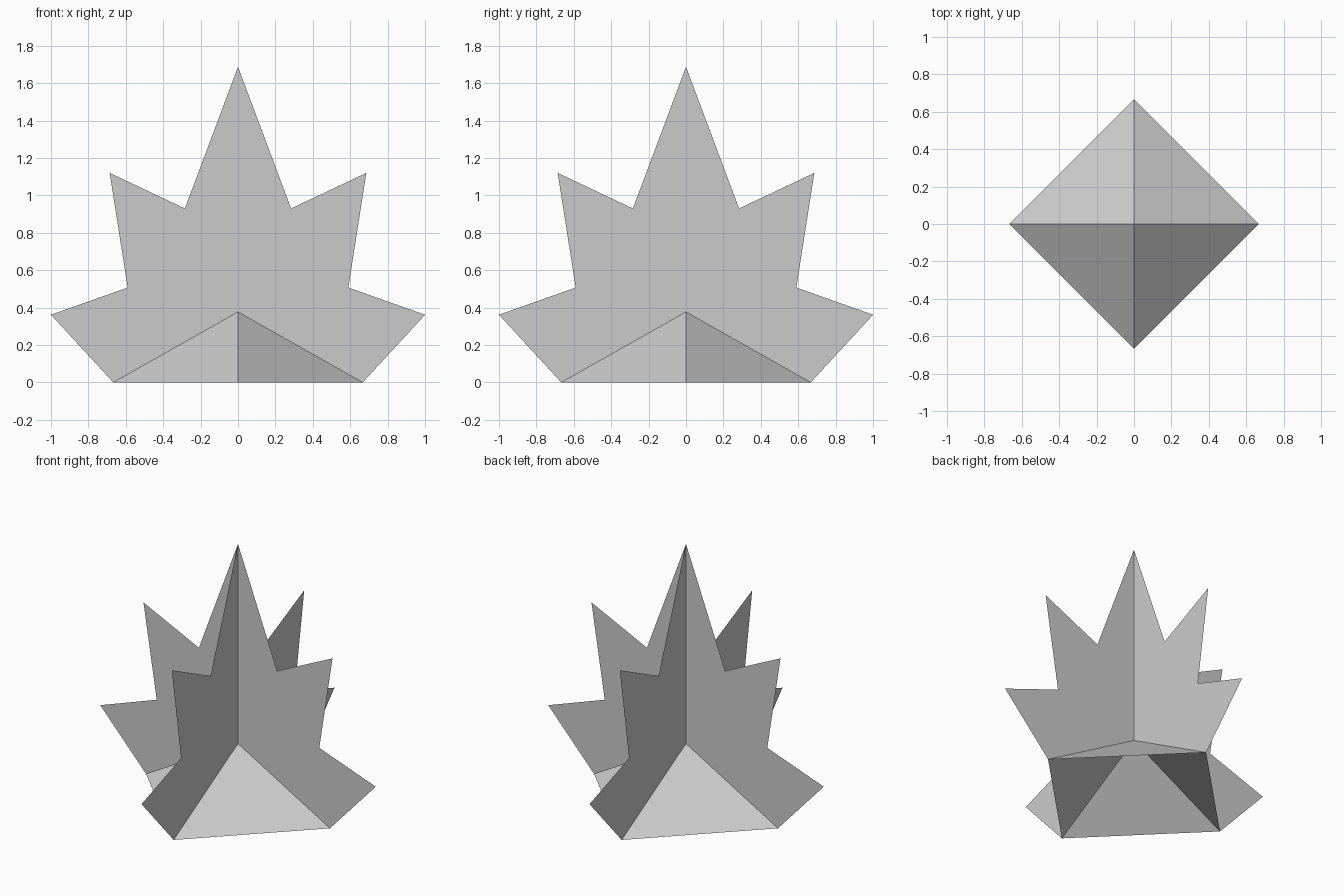
import bpy
import bmesh
from math import cos, sin, pi

if "Cube" in bpy.data.objects:
    bpy.data.objects.remove(bpy.data.objects["Cube"])

BASE, APEX = 0.667, 0.377

# Right half of the jagged leaf outline (distance from axis, height),
# its lower inner edge resting on the pyramid ridge
HALF = [(0, APEX), (BASE, 0), (1.0, 0.362), (0.59, 0.507),
        (0.686, 1.12), (0.284, 0.93), (0, 1.687)]


def spin(r, z, quarter):
    a = quarter * pi / 2
    return (r * cos(a), r * sin(a), z)


def make_object(name, polygons):
    bm = bmesh.new()
    for poly in polygons:
        bm.faces.new([bm.verts.new(p) for p in poly])
    bmesh.ops.remove_doubles(bm, verts=bm.verts, dist=1e-4)
    mesh = bpy.data.meshes.new(name)
    bm.to_mesh(mesh)
    bm.free()
    obj = bpy.data.objects.new(name, mesh)
    bpy.context.collection.objects.link(obj)
    return obj


# Open-bottomed four-sided pyramid base
make_object("pyramid_base", [
    [spin(BASE, 0, q), spin(BASE, 0, q + 1), (0, 0, APEX)] for q in range(4)])

# Two crossed paper-thin leaves, each made of two mirrored halves
for name, first in (("leaf_across", 0), ("leaf_along", 1)):
    right = [spin(r, z, first) for r, z in HALF]
    left = [spin(r, z, first + 2) for r, z in reversed(HALF)]
    make_object(name, [right, left])
